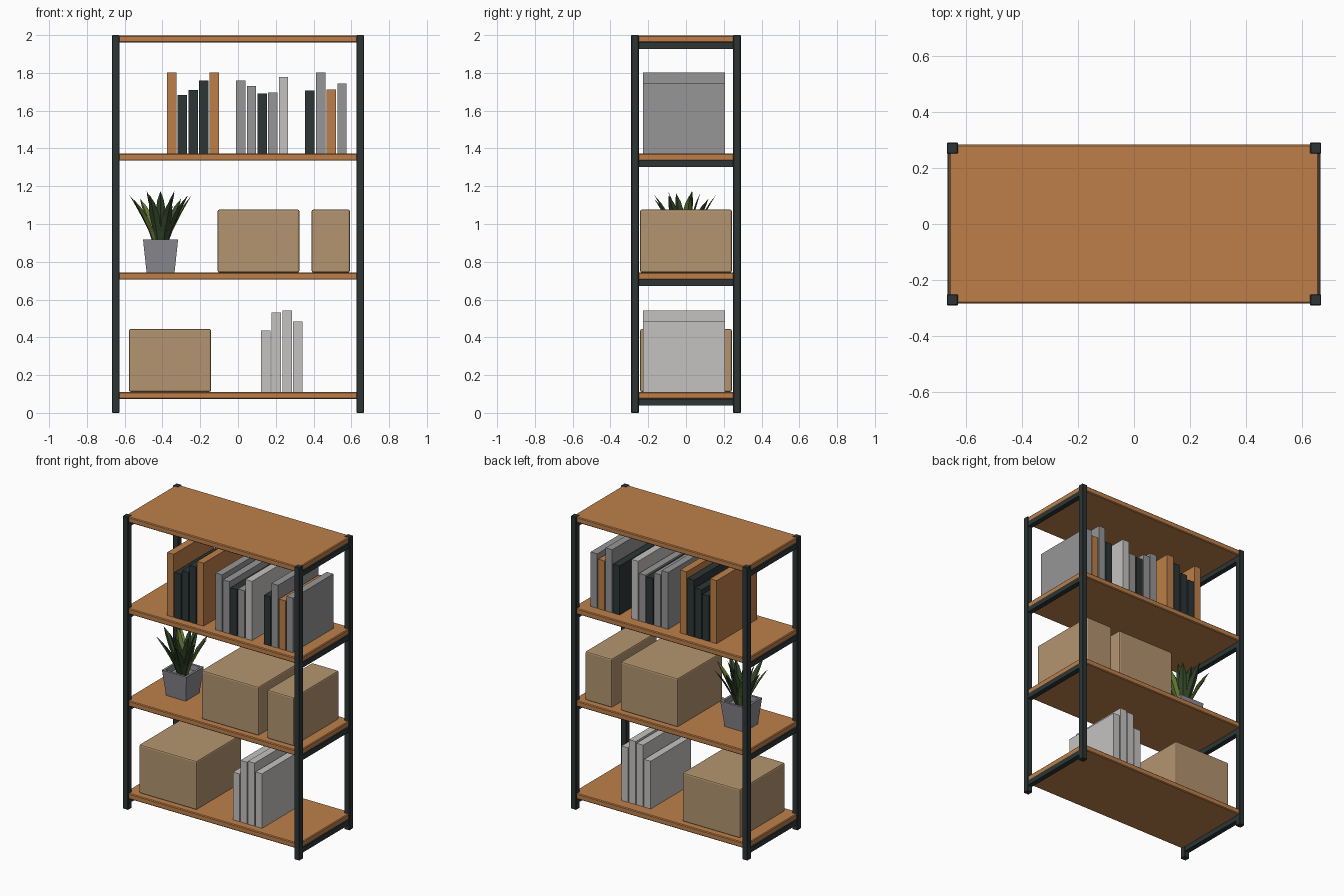
import bpy, bmesh, math
from mathutils import Vector

if "Cube" in bpy.data.objects:
    bpy.data.objects.remove(bpy.data.objects["Cube"])


def mat(name, r, g, b):
    m = bpy.data.materials.new(name)
    m.diffuse_color = (r, g, b, 1)
    m.use_nodes = True
    m.node_tree.nodes["Principled BSDF"].inputs["Base Color"].default_value = m.diffuse_color
    return m


WOOD = mat("wood", 0.51, 0.212, 0.068)
STEEL = mat("dark_steel", 0.026, 0.036, 0.036)
CARD = mat("cardboard", 0.456, 0.301, 0.162)
GRAY = mat("mid_gray", 0.305, 0.305, 0.305)
LIGHT = mat("light_gray", 0.56, 0.545, 0.53)
POT = mat("pot_gray", 0.262, 0.262, 0.285)
DARKLEAF = mat("dark_green", 0.034, 0.065, 0.023)
LIMELEAF = mat("olive_green", 0.13, 0.19, 0.036)


def finish(name, bm, m):
    me = bpy.data.meshes.new(name)
    bm.to_mesh(me)
    bm.free()
    me.materials.append(m)
    ob = bpy.data.objects.new(name, me)
    bpy.context.collection.objects.link(ob)
    return ob


def box(name, x, y, z, m, bevel=0.0, segments=1):
    """Box from (min, max) ranges on each axis."""
    bm = bmesh.new()
    bmesh.ops.create_cube(bm, size=1)
    for v in bm.verts:
        for i, r in enumerate((x, y, z)):
            v.co[i] = r[0] if v.co[i] < 0 else r[1]
    if bevel:
        bmesh.ops.bevel(bm, geom=bm.edges[:], offset=bevel, segments=segments,
                        profile=0.5, affect='EDGES')
    return finish(name, bm, m)


SHELF_TOPS = (0.111, 0.743, 1.373, 1.998)

# Corner posts
for sx, nx in ((-1, "left"), (1, "right")):
    for sy, ny in ((-1, "front"), (1, "back")):
        box(f"{ny}_{nx}_post", sorted((sx * 0.627, sx * 0.667)),
            sorted((sy * 0.25, sy * 0.29)), (0, 2), STEEL, 0.003)

# Shelves with a steel rail under each end
for i, top in enumerate(SHELF_TOPS):
    box(f"shelf_{i}", (-0.659, 0.659), (-0.283, 0.283), (top - 0.038, top), WOOD, 0.005)
    for sx, nx in ((-1, "left"), (1, "right")):
        box(f"{nx}_rail_{i}", sorted((sx * 0.63, sx * 0.664)), (-0.255, 0.255),
            (top - 0.071, top - 0.037), STEEL)

# Cardboard boxes
for i, (x0, x1, z) in enumerate(((-0.577, -0.143, SHELF_TOPS[0]),
                                 (-0.108, 0.325, SHELF_TOPS[1]),
                                 (0.39, 0.592, SHELF_TOPS[1]))):
    box(f"cardboard_box_{i}", (x0, x1), (-0.243, 0.243), (z, z + 0.333), CARD, 0.009, 2)


# Books: start x, shelf height, (top height, colour) for each
def books(name, x, z, items):
    for i, (top, m) in enumerate(items):
        x0 = x + i * 0.0565
        box(f"{name}_book_{i}", (x0, x0 + 0.05), (-0.228, 0.207), (z, top), m)


books("left", -0.376, SHELF_TOPS[2], ((1.803, WOOD), (1.683, STEEL), (1.71, STEEL),
                                      (1.761, STEEL), (1.803, WOOD)))
books("middle", -0.01, SHELF_TOPS[2], ((1.761, GRAY), (1.73, GRAY), (1.69, STEEL),
                                       (1.697, GRAY), (1.777, LIGHT)))
books("right", 0.356, SHELF_TOPS[2], ((1.708, STEEL), (1.803, GRAY), (1.711, WOOD),
                                      (1.745, GRAY)))
books("lower", 0.122, SHELF_TOPS[0], ((0.437, LIGHT), (0.532, LIGHT), (0.541, LIGHT),
                                      (0.483, LIGHT)))

# Tapered square pot with a recessed top
CX, CY, PZ = -0.41, -0.01, SHELF_TOPS[1]
bm = bmesh.new()
rings = []
for half, z in ((0.074, 0), (0.093, 0.176), (0.078, 0.176), (0.074, 0.14)):
    rings.append([bm.verts.new((CX + a * half, CY + b * half, PZ + z))
                  for a, b in ((-1, -1), (1, -1), (1, 1), (-1, 1))])
for lo, hi in zip(rings, rings[1:]):
    for k in range(4):
        bm.faces.new((lo[k], lo[(k + 1) % 4], hi[(k + 1) % 4], hi[k]))
bm.faces.new(rings[0][::-1])
bm.faces.new(rings[-1])
finish("plant_pot", bm, POT)


# Folded pointed leaves, leaning outwards
def leaf(name, angle, r0, r1, height, width, m):
    out = Vector((math.cos(angle), math.sin(angle), 0))
    side = Vector((-out.y, out.x, 0))
    base = Vector((CX, CY, PZ + 0.14))
    bm = bmesh.new()
    rows = []
    for t, w in ((0, 0.45), (0.3, 0.8), (0.62, 1.0), (0.84, 0.62)):
        mid = base + out * (r0 + (r1 - r0) * t ** 1.25) + Vector((0, 0, height * t))
        edge = -out * 0.012 * w
        rows.append([bm.verts.new(mid + edge - side * width * w / 2), bm.verts.new(mid),
                     bm.verts.new(mid + edge + side * width * w / 2)])
    for a, b in zip(rows, rows[1:]):
        for k in (0, 1):
            bm.faces.new((a[k], a[k + 1], b[k + 1], b[k]))
    tip = bm.verts.new(base + out * r1 + Vector((0, 0, height)))
    for k in (0, 1):
        bm.faces.new((rows[-1][k], rows[-1][k + 1], tip))
    finish(name, bm, m)


for i in range(9):
    a = math.radians(10 + 40 * i)
    leaf(f"outer_leaf_{i}", a, 0.035, 0.168, 0.27 - 0.02 * (i % 2), 0.056,
         LIMELEAF if i in (0, 3, 5) else DARKLEAF)
for i in range(6):
    a = math.radians(30 + 60 * i)
    leaf(f"inner_leaf_{i}", a, 0.018, 0.085, 0.292 - 0.012 * (i % 2), 0.054,
         LIMELEAF if i == 2 else DARKLEAF)
